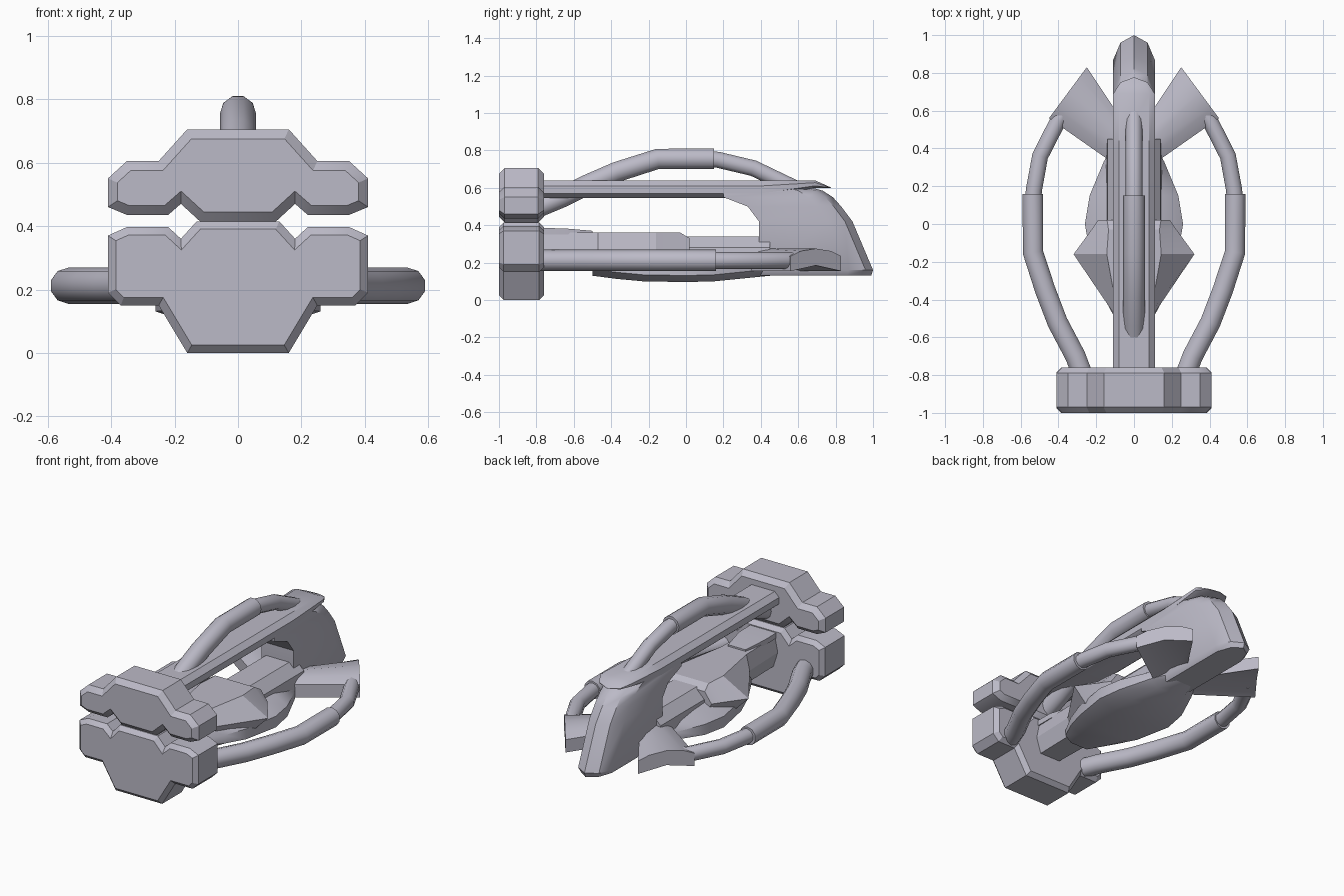
import bpy, bmesh, math
from mathutils import Vector

if "Cube" in bpy.data.objects:
    bpy.data.objects.remove(bpy.data.objects["Cube"])

COLOR = (0.50, 0.49, 0.57, 1)
mat = bpy.data.materials.new("lavender_grey")
mat.use_nodes = True
mat.diffuse_color = COLOR
mat.node_tree.nodes["Principled BSDF"].inputs["Base Color"].default_value = COLOR


def finish(name, bm, angle=35):
    bmesh.ops.recalc_face_normals(bm, faces=bm.faces)
    mesh = bpy.data.meshes.new(name)
    bm.to_mesh(mesh)
    bm.free()
    mesh.materials.append(mat)
    ob = bpy.data.objects.new(name, mesh)
    bpy.context.collection.objects.link(ob)
    bpy.ops.object.select_all(action='DESELECT')
    ob.select_set(True)
    bpy.context.view_layer.objects.active = ob
    bpy.ops.object.shade_smooth_by_angle(angle=math.radians(angle))
    return ob


def loft(name, sections, angle=35):
    """Skin closed rings of equal size and cap both ends."""
    bm = bmesh.new()
    rings = [[bm.verts.new(p) for p in s] for s in sections]
    n = len(rings[0])
    for a, b in zip(rings, rings[1:]):
        for i in range(n):
            j = (i + 1) % n
            bm.faces.new((a[i], a[j], b[j], b[i]))
    bm.faces.new(rings[0])
    bm.faces.new(rings[-1])
    return finish(name, bm, angle)


def mirrored(half):
    """Close a right-hand (x, z) outline with its mirror image."""
    return half + [(-x, z) for x, z in reversed(half) if x]


def tube(name, path, radius, sides=10):
    pts = [Vector(p) for p in path]
    rings = []
    for i, p in enumerate(pts):
        d = (pts[min(i + 1, len(pts) - 1)] - pts[max(i - 1, 0)]).normalized()
        # one ring axis stays square to the plane of the bend
        up = Vector((1, 0, 0)) if abs(pts[0].x) < 0.01 else Vector((0, 0, 1))
        side = d.cross(up).normalized()
        ring = []
        for k in range(sides):
            a = math.tau * (k + 0.5) / sides
            ring.append(p + radius * (math.cos(a) * side + math.sin(a) * up))
        rings.append(ring)
    return loft(name, rings, 50)


def block(name, half, y0=-1.0, y1=-0.76, chamfer=0.03):
    """Extruded outline with chamfered front and back rims."""
    bm = bmesh.new()
    outline = mirrored(half)
    a = [bm.verts.new((x, y0 + chamfer, z)) for x, z in outline]
    b = [bm.verts.new((x, y1 - chamfer, z)) for x, z in outline]
    caps = [bm.faces.new(a), bm.faces.new(b)]
    for i in range(len(a)):
        j = (i + 1) % len(a)
        bm.faces.new((a[i], a[j], b[j], b[i]))
    bmesh.ops.recalc_face_normals(bm, faces=bm.faces)
    for cap in caps:
        bmesh.ops.inset_region(bm, faces=[cap], thickness=chamfer,
                               depth=chamfer, use_even_offset=True)
    return finish(name, bm, 30)


# Front grille blocks
block("upper_front_block", [(0.16, 0.705), (0.25, 0.605), (0.35, 0.605), (0.41, 0.55),
                            (0.41, 0.46), (0.35, 0.435), (0.22, 0.435), (0.18, 0.47),
                            (0.12, 0.415)])
block("lower_front_block", [(0.13, 0.415), (0.18, 0.36), (0.22, 0.397), (0.35, 0.397),
                            (0.41, 0.37), (0.41, 0.19), (0.37, 0.15), (0.25, 0.15),
                            (0.16, 0.0)], chamfer=0.025)

# Top beam, faceted and pointed at the rear
beam = [(0.08, 0.64), (0.11, 0.61), (0.11, 0.57), (0.08, 0.545)]
sections = [[(x, y, z) for x, z in mirrored(beam)] for y in (-0.78, 0.4)]
for y, w, low in ((0.69, 1, 0.6), (0.75, 0.65, 0.6), (0.775, 0.05, 0.6)):
    top = 0.64 if y < 0.7 else 0.64 - (y - 0.69) * 0.45
    sections.append([(x * w, y, low + (z - 0.545) / 0.095 * (top - low))
                     for x, z in mirrored(beam)])
loft("top_beam", sections)

# Rear fin: stacked plans given as height, front, rear, half width
fin = []
for z, front, rear, w in ((0.13, 0.4, 0.99, 0.09), (0.16, 0.39, 1.0, 0.11),
                          (0.42, 0.39, 0.89, 0.11), (0.5, 0.33, 0.83, 0.11),
                          (0.55, 0.2, 0.785, 0.11), (0.585, 0.2, 0.73, 0.11),
                          (0.61, 0.2, 0.64, 0.1)):
    half = [(w, front), (w, rear - 0.13), (w * 0.65, rear - 0.04), (0, rear)]
    fin.append([(x, y, z) for x, y in mirrored(half)])
loft("rear_fin", fin)

# Shallow lower hull: y, half width, bottom height
hull = []
for y, w, low in ((-0.5, 0.1, 0.13), (-0.37, 0.17, 0.113), (-0.23, 0.22, 0.1),
                  (0.0, 0.26, 0.096), (0.15, 0.235, 0.1), (0.33, 0.16, 0.118),
                  (0.45, 0.09, 0.13)):
    half = [(w * 0.5, 0.27), (w, 0.2), (w, low + 0.035), (w * 0.6, low)]
    hull.append([(x, y, z) for x, z in mirrored(half)])
loft("lower_hull", hull, 45)

# Rear spine joining the pod to the fin
loft("rear_spine", [[(x, y, z) for x, z in mirrored([(0.08, 0.34), (0.14, 0.28), (0.15, 0.2)])]
                    for y in (-0.02, 0.45)])

# Central pod with its wide shoulders: y, half width, top, flat top share
pod = []
for y, w, top, share in ((-0.78, 0.1, 0.36, 0.8), (-0.47, 0.11, 0.36, 0.8),
                         (-0.16, 0.32, 0.36, 0.45), (-0.03, 0.225, 0.36, 0.6),
                         (0.02, 0.19, 0.33, 0.75)):
    half = [(w * share, top), (w, 0.265), (w * 0.7, 0.17)]
    pod.append([(x, y, z) for x, z in mirrored(half)])
loft("central_pod", pod, 25)

# Thin plate on the pod's nose
loft("nose_plate", [[(x, y, z) for x, z in mirrored([(w, top), (w, 0.35)])]
                    for y, w, top in ((-0.78, 0.09, 0.385), (-0.65, 0.09, 0.383),
                                      (-0.5, 0.06, 0.37))])

# Top pipe: thick front run and thinner rear run
tube("top_pipe_front", [(0, -0.78, 0.5), (0, -0.66, 0.55), (0, -0.52, 0.62), (0, -0.37, 0.685),
                        (0, -0.15, 0.755), (0, 0.15, 0.755)], 0.057)
tube("top_pipe_rear", [(0, 0.1, 0.755), (0, 0.17, 0.75), (0, 0.36, 0.705), (0, 0.6, 0.59)], 0.045)

# Side pipes and rear fairings
for s, side in ((1, "left"), (-1, "right")):
    front = [(0.28, -0.78), (0.31, -0.7), (0.405, -0.52), (0.47, -0.35),
             (0.535, -0.15), (0.535, 0.16)]
    rear = [(0.535, 0.1), (0.53, 0.18), (0.497, 0.36), (0.4, 0.55), (0.36, 0.6)]
    tube(side + "_pipe_front", [(s * x, y, 0.212) for x, y in front], 0.057)
    tube(side + "_pipe_rear", [(s * x, y, 0.212) for x, y in rear], 0.045)
    # tapering arched fairing, hollowed underneath
    ends = [((0.03, 0.5), (0.05, 0.28)), ((0.25, 0.83), (0.45, 0.56))]
    rings = []
    for p, q in ends:
        p, q = Vector(p), Vector(q)
        ring = []
        for t, z in ((0, 0.155), (0, 0.235), (0.2, 0.262), (0.5, 0.275), (0.8, 0.262),
                     (1, 0.235), (1, 0.155), (0.5, 0.185)):
            c = p.lerp(q, t)
            ring.append((s * c.x, c.y, z))
        rings.append(ring)
    loft(side + "_rear_fairing", rings)
